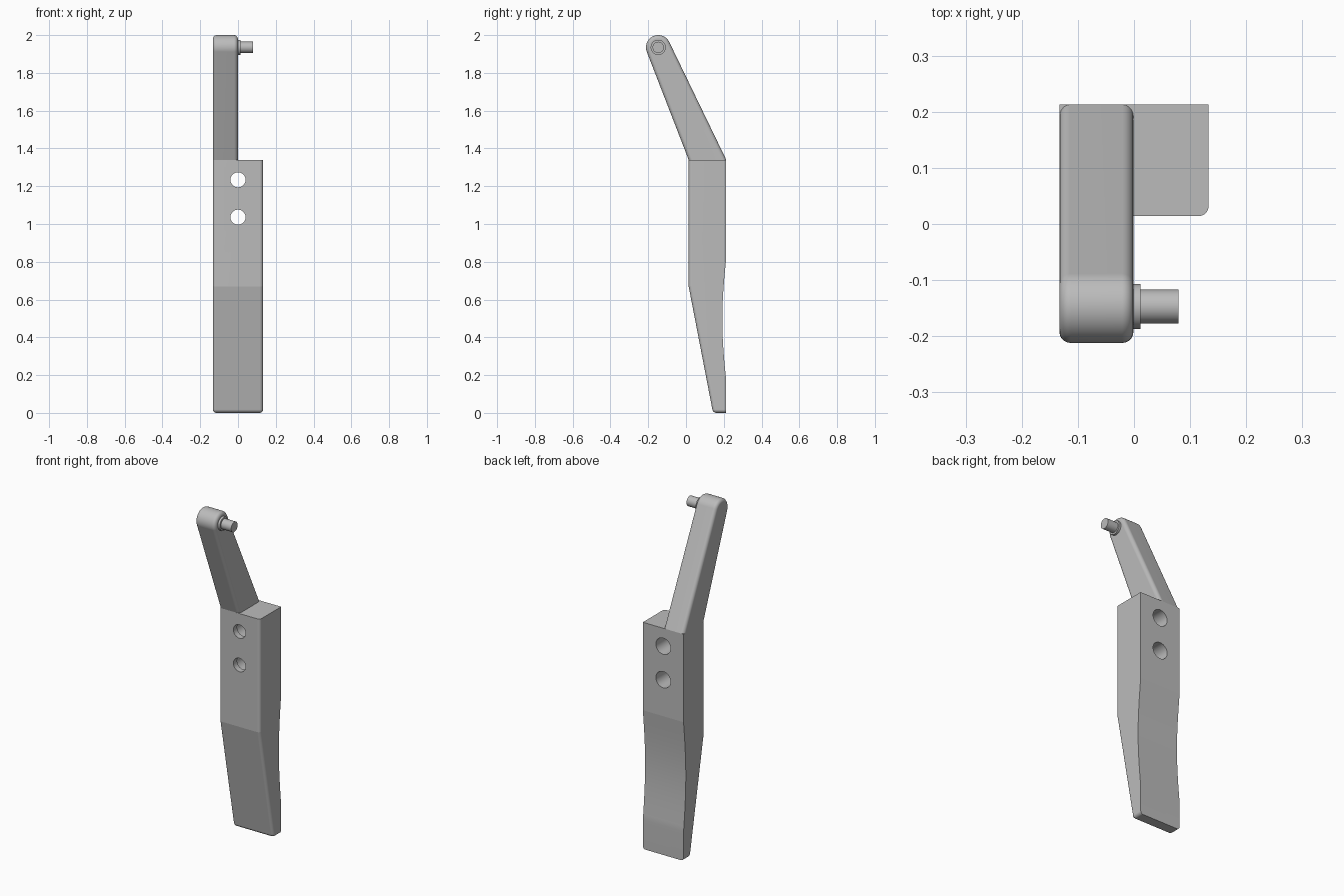
import bpy
import bmesh
from math import radians, sin, cos, pi
from mathutils import Matrix

cube = bpy.data.objects.get("Cube")
if cube:
    bpy.data.objects.remove(cube, do_unlink=True)

HALF = 0.133                 # half width of the body
FRONT, BACK = 0.014, 0.213   # body faces in y
SHOULDER, KNEE = 1.34, 0.67  # heights where the shape bends
PIVOT = (-0.147, 1.935)      # centre of the arm's rounded end (y, z)

grey = bpy.data.materials.new("plain grey")
grey.use_nodes = True
colour = (0.5, 0.5, 0.5, 1)
grey.diffuse_color = colour
grey.node_tree.nodes["Principled BSDF"].inputs["Base Color"].default_value = colour


def make_object(name, bm):
    bmesh.ops.recalc_face_normals(bm, faces=bm.faces)
    mesh = bpy.data.meshes.new(name)
    bm.to_mesh(mesh)
    bm.free()
    obj = bpy.data.objects.new(name, mesh)
    bpy.context.collection.objects.link(obj)
    mesh.materials.append(grey)
    return obj


def activate(obj):
    bpy.ops.object.select_all(action="DESELECT")
    obj.select_set(True)
    bpy.context.view_layer.objects.active = obj


def finish(obj, crease_heights=()):
    """Smooth shading with sharp corners, plus creases at given heights."""
    activate(obj)
    bpy.ops.object.shade_smooth_by_angle(angle=radians(35))
    mesh = obj.data
    for edge in mesh.edges:
        ends = [mesh.vertices[i].co.z for i in edge.vertices]
        if any(all(abs(z - h) < 0.004 for z in ends) for h in crease_heights):
            edge.use_edge_sharp = True
    mod = obj.modifiers.new("flat_faces", "WEIGHTED_NORMAL")
    mod.keep_sharp = True


def prism(profile, x0, x1):
    """Extrude a (y, z) outline along x."""
    bm = bmesh.new()
    face = bm.faces.new([bm.verts.new((x0, y, z)) for y, z in profile])
    new = bmesh.ops.extrude_face_region(bm, geom=[face])["geom"]
    moved = [v for v in new if isinstance(v, bmesh.types.BMVert)]
    bmesh.ops.translate(bm, vec=(x1 - x0, 0, 0), verts=moved)
    bmesh.ops.recalc_face_normals(bm, faces=bm.faces)
    return bm


def round_edges(bm, rule, radius):
    bmesh.ops.bevel(bm, geom=[e for e in bm.edges if rule(e)], offset=radius,
                    segments=5, profile=0.5, affect="EDGES", clamp_overlap=True)


def cylinder(name, radius, start, end, axis, centre):
    """Cylinder along x or y; centre holds the other two coordinates."""
    bm = bmesh.new()
    bmesh.ops.create_cone(bm, cap_ends=True, segments=40, radius1=radius,
                          radius2=radius, depth=end - start)
    middle = (start + end) / 2
    if axis == "X":
        turn, place = Matrix.Rotation(pi / 2, 4, "Y"), (middle, *centre)
    else:
        turn, place = Matrix.Rotation(pi / 2, 4, "X"), (centre[0], middle, centre[1])
    bmesh.ops.transform(bm, matrix=Matrix.Translation(place) @ turn, verts=bm.verts)
    return make_object(name, bm)


# Body: tapered foot, hollowed back, straight upper block
hollow_low, hollow_high, steps = 0.17, 0.82, 20
outline = [(FRONT, SHOULDER), (FRONT, KNEE), (0.143, 0), (BACK, 0)]
for i in range(steps + 1):
    t = i / steps
    outline.append((BACK - 0.021 * sin(pi * t),
                    hollow_low + (hollow_high - hollow_low) * t))
outline.append((BACK, SHOULDER))


def body_rule(edge):
    a, b = (v.co for v in edge.verts)
    at_bottom = max(a.z, b.z) < 0.001
    at_back = min(a.y, b.y) > 0.18
    along_x = abs(a.x - b.x) > 0.01
    front_side = not along_x and min(a.y, b.y) < 0.142 and min(a.z, b.z) < SHOULDER - 0.01
    return (at_bottom and not at_back) or front_side


bm = prism(outline, -HALF, HALF)
round_edges(bm, body_rule, 0.018)
body = make_object("body", bm)

# Two stepped bolt holes, wider behind a thin front lip
cutters = []
for height in (1.234, 1.036):
    cutters.append(cylinder("hole_cutter", 0.04, -0.1, 0.1, "Y", (0, height)))
    cutters.append(cylinder("bore_cutter", 0.048, FRONT + 0.035, 0.3, "Y", (0, height)))
for cutter in cutters:
    cutter.hide_render = True
    mod = body.modifiers.new("hole", "BOOLEAN")
    mod.operation = "DIFFERENCE"
    mod.solver = "EXACT"
    mod.object = cutter
    activate(body)
    bpy.ops.object.modifier_apply(modifier=mod.name)
    bpy.data.objects.remove(cutter, do_unlink=True)
finish(body, (KNEE, hollow_high))

# Arm: leans forward to a rounded end
arm_radius, arm_steps = 0.065, 24
outline = [(FRONT, SHOULDER), (BACK, SHOULDER)]
for i in range(arm_steps + 1):
    angle = radians(25.8 + (201.2 - 25.8) * i / arm_steps)
    outline.append((PIVOT[0] + arm_radius * cos(angle), PIVOT[1] + arm_radius * sin(angle)))


def arm_rule(edge):
    a, b = (v.co for v in edge.verts)
    return abs(a.x - b.x) < 0.001 and max(a.z, b.z) > SHOULDER + 0.01


bm = prism(outline, -HALF, -0.001)
round_edges(bm, arm_rule, 0.02)
finish(make_object("arm", bm))

# Pivot pin with its collar
finish(cylinder("pin_collar", 0.04, -0.02, 0.012, "X", PIVOT))
finish(cylinder("pivot_pin", 0.03, -0.02, 0.079, "X", PIVOT))
